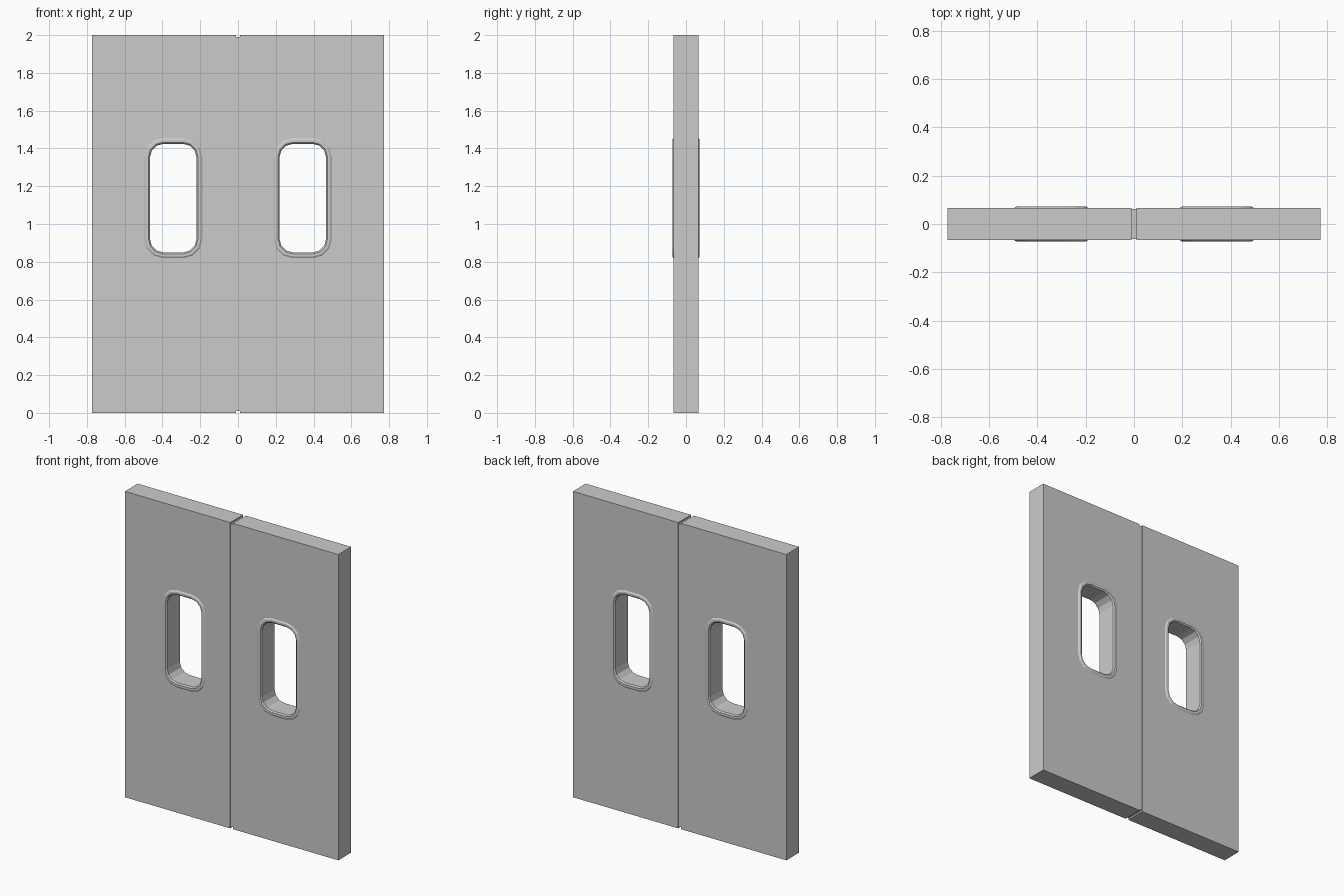
import bpy, bmesh
from math import cos, sin, pi

if "Cube" in bpy.data.objects:
    bpy.data.objects.remove(bpy.data.objects["Cube"])

CX, CZ = 0.343, 1.137          # window centre
HW, HH, R = 0.123, 0.287, 0.07  # opening half sizes and corner radius
HALF = 0.066                   # half door thickness


def finish(bm, name):
    bmesh.ops.recalc_face_normals(bm, faces=bm.faces)
    me = bpy.data.meshes.new(name)
    bm.to_mesh(me)
    bm.free()
    ob = bpy.data.objects.new(name, me)
    bpy.context.collection.objects.link(ob)
    return ob


def window_loop(off, seg=3):
    pts = []
    for i, (sx, sz) in enumerate([(1, 1), (-1, 1), (-1, -1), (1, -1)]):
        for k in range(seg + 1):
            a = (i + k / seg) * pi / 2
            pts.append((CX + sx * (HW - R) + (R + off) * cos(a),
                        CZ + sz * (HH - R) + (R + off) * sin(a)))
    return pts


def loop_edges(bm, pts, y):
    vs = [bm.verts.new((x, y, z)) for x, z in pts]
    for i in range(len(vs)):
        bm.edges.new((vs[i - 1], vs[i]))


def leaf(name):
    # slab with a rounded window hole
    bm = bmesh.new()
    loop_edges(bm, [(0.01, 0), (0.772, 0), (0.772, 2), (0.01, 2)], -HALF)
    loop_edges(bm, window_loop(0.012), -HALF)
    bmesh.ops.triangle_fill(bm, edges=bm.edges[:], use_beauty=True)
    ext = bmesh.ops.extrude_face_region(bm, geom=bm.faces[:], use_keep_orig=True)
    moved = [g for g in ext["geom"] if isinstance(g, bmesh.types.BMVert)]
    bmesh.ops.translate(bm, verts=moved, vec=(0, 2 * HALF, 0))
    return finish(bm, name)


def frame(name):
    # raised lip on both faces, lining the opening
    half = [(0.0, 0.064), (0.008, 0.072), (0.022, 0.072), (0.034, 0.064)]
    profile = half + [(0.012, 0.06)]
    profile += [(o, -y) for o, y in reversed(profile)]
    bm = bmesh.new()
    rings = [[bm.verts.new((x, y, z)) for x, z in window_loop(o)]
             for o, y in profile]
    n = len(rings[0])
    for a, b in zip(rings, rings[1:] + rings[:1]):
        for i in range(n):
            j = (i + 1) % n
            bm.faces.new((a[i], a[j], b[j], b[i]))
    return finish(bm, name)


def mirrored(ob, name):
    bm = bmesh.new()
    bm.from_mesh(ob.data)
    for v in bm.verts:
        v.co.x *= -1
    return finish(bm, name)


# door leaves and window frames
mirrored(leaf("right_door_leaf"), "left_door_leaf")
mirrored(frame("right_window_frame"), "left_window_frame")

# recessed seal strip between the leaves
bm = bmesh.new()
bmesh.ops.create_cube(bm, size=1)
for v in bm.verts:
    v.co = (v.co.x * 0.02, v.co.y * 0.124, 1 + v.co.z * 1.98)
finish(bm, "centre_seal")
